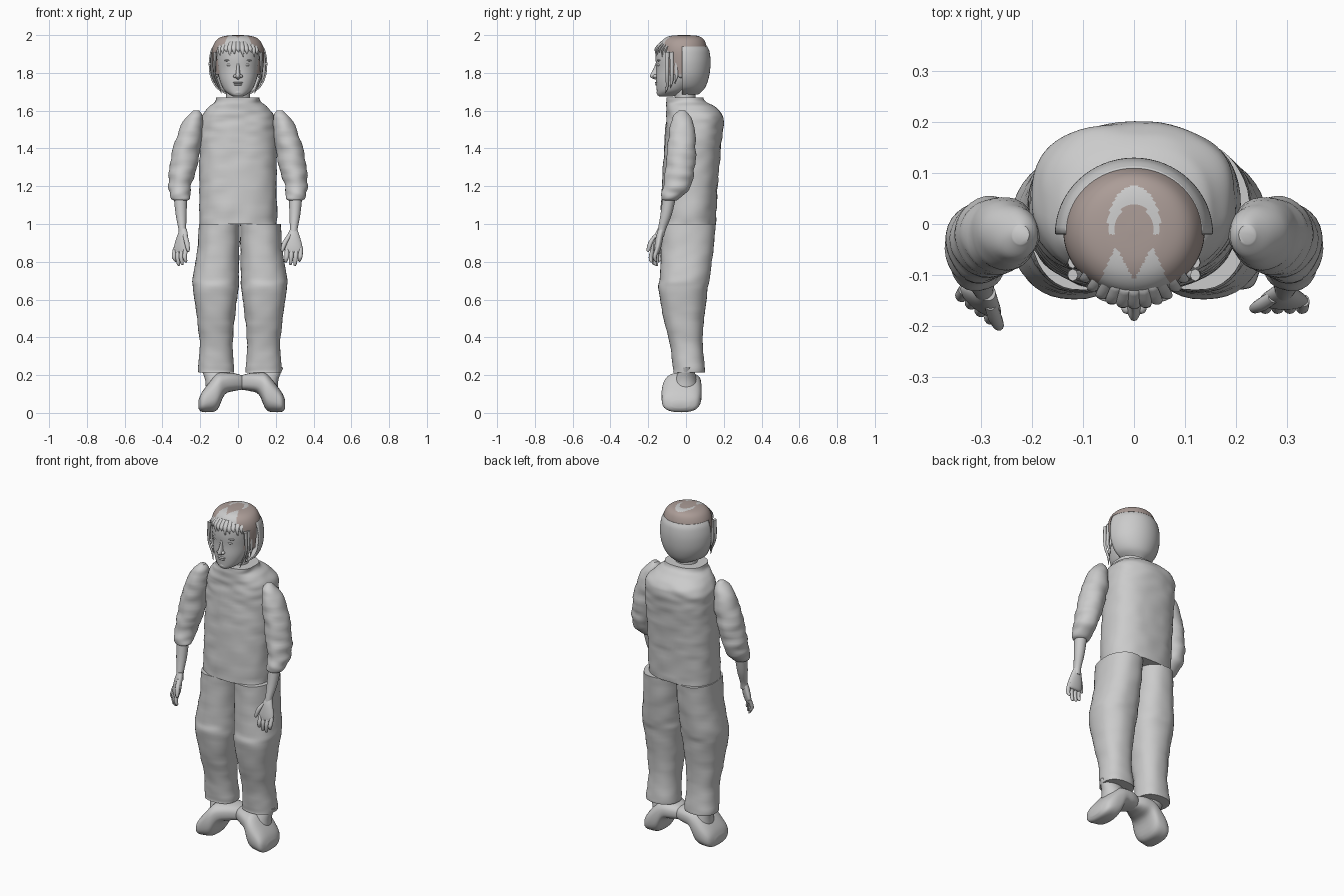
import bpy
import bmesh
import math
from mathutils import Matrix, Vector, noise

default_cube = bpy.data.objects.get("Cube")
if default_cube:
    bpy.data.objects.remove(default_cube, do_unlink=True)


def make_material(name, colour):
    material = bpy.data.materials.new(name)
    material.use_nodes = True
    material.diffuse_color = (*colour, 1)
    shader = material.node_tree.nodes["Principled BSDF"]
    shader.inputs["Base Color"].default_value = (*colour, 1)
    return material


GREY = make_material("plain grey", (0.6, 0.6, 0.6))
BROWN = make_material("hair brown", (0.41, 0.335, 0.31))


def smooth_sections(sections, steps):
    """Catmull-Rom interpolation between cross-sections."""
    result = []
    last = len(sections) - 1
    for i in range(last):
        a, b, c, d = (sections[min(max(k, 0), last)] for k in (i - 1, i, i + 1, i + 2))
        for s in range(steps):
            t = s / steps
            result.append([q + 0.5 * t * (r - p + t * (2 * p - 5 * q + 4 * r - w
                           + t * (3 * (q - r) + w - p)))
                           for p, q, r, w in zip(a, b, c, d)])
    result.append(list(sections[last]))
    return result


def loft(name, sections, power=2.0, steps=4, sides=32, side=1, middle=0.0,
         along_x=False, wrinkle=0.0, capped=True, keep=None, paint=None, transform=None):
    """Skin of oval sections (height, x, y, half width, half depth)."""
    bm = bmesh.new()
    rings = []
    for h, cx, cy, rx, ry in smooth_sections(sections, steps):
        ring = []
        for k in range(sides):
            angle = math.tau * k / sides
            c, s = math.cos(angle), math.sin(angle)
            u = cx + rx * math.copysign(abs(c) ** (2 / power), c)
            v = cy + ry * math.copysign(abs(s) ** (2 / power), s)
            p = Vector((h, v, u)) if along_x else Vector((u, v, h))
            if wrinkle:
                bump = noise.noise(Vector((p.x * 12, p.y * 12, p.z * 25)))
                p += Vector((c, s, 0)) * bump * wrinkle
            p.x = middle + side * (p.x - middle)
            ring.append(bm.verts.new(transform @ p if transform else p))
        rings.append(ring)
    for low, high in zip(rings, rings[1:]):
        for k in range(sides):
            n = (k + 1) % sides
            bm.faces.new((low[k], low[n], high[n], high[k]))
    if capped:
        bm.faces.new(rings[0])
        bm.faces.new(rings[-1])
    bmesh.ops.recalc_face_normals(bm, faces=bm.faces[:])
    if keep:
        unwanted = [f for f in bm.faces if not keep(f.calc_center_median())]
        bmesh.ops.delete(bm, geom=unwanted, context="FACES")
    if paint:
        for f in bm.faces:
            f.material_index = paint(f.calc_center_median())
    mesh = bpy.data.meshes.new(name)
    bm.to_mesh(mesh)
    bm.free()
    mesh.materials.append(GREY)
    mesh.materials.append(BROWN)
    obj = bpy.data.objects.new(name, mesh)
    bpy.context.collection.objects.link(obj)
    bpy.ops.object.select_all(action="DESELECT")
    obj.select_set(True)
    bpy.context.view_layer.objects.active = obj
    bpy.ops.object.shade_smooth_by_angle(angle=math.radians(50))
    return obj


def blob(name, centre, size):
    """Small ellipsoid used for facial features."""
    x, y, z = centre
    rx, ry, rz = size
    arcs = [math.pi * (k / 8 - 0.5) for k in range(9)]
    loft(name, [(z + rz * math.sin(a), x, y, rx * math.cos(a) + 0.0002,
                 ry * math.cos(a) + 0.0002) for a in arcs], steps=1, sides=20)


# Shirt body with sloping shoulders and a short collar
loft("shirt", [(1, 0, .012, .205, .145), (1.2, 0, .02, .205, .148),
               (1.4, 0, .035, .205, .15), (1.52, 0, .045, .202, .153),
               (1.575, 0, .045, .19, .15), (1.62, 0, .025, .155, .13),
               (1.645, 0, .002, .122, .107), (1.67, 0, -.005, .115, .1)],
     power=2.4, steps=8, sides=64, wrinkle=.006)
loft("neck", [(1.6, 0, .0, .065, .055), (1.76, 0, -.01, .06, .055)])

for side, label in ((1, "left"), (-1, "right")):
    # Trouser legs
    loft(label + "_trouser_leg",
         [(.215, .135, .015, .095, .085), (.24, .135, .015, .095, .085),
          (.36, .135, .002, .088, .086), (.5, .137, -.012, .1, .107),
          (.65, .138, -.015, .12, .13), (.72, .137, -.005, .122, .132),
          (.85, .125, .006, .112, .138), (1, .119, .014, .108, .145)],
         power=2.3, steps=6, sides=40, side=side, middle=.01, wrinkle=.004)

    # Shoes point outward and tip down at the toe
    loft(label + "_shoe",
         [(.0, .155, .01, .02, .025), (.015, .16, .008, .036, .05),
          (.06, .163, .0, .047, .075), (.11, .155, -.012, .058, .092),
          (.15, .112, -.022, .096, .105), (.2, .078, -.025, .074, .104),
          (.235, .055, -.03, .048, .09), (.25, .045, -.03, .02, .045)],
         power=2.6, side=side, middle=.02, along_x=True)
    loft(label + "_shoe_cuff",
         [(.12, .15, -.005, .06, .07), (.18, .15, .0, .065, .055),
          (.24, .165, .005, .075, .036)], side=side, middle=.02)

    # Sleeves and forearms
    loft(label + "_sleeve",
         [(1.6, .222, -.02, .014, .016), (1.57, .229, -.02, .042, .046),
          (1.5, .249, -.022, .063, .067), (1.4, .272, -.022, .072, .074),
          (1.3, .29, -.03, .071, .078), (1.22, .305, -.042, .061, .078),
          (1.17, .308, -.062, .056, .067), (1.135, .305, -.083, .05, .047),
          (1.125, .305, -.087, .036, .036)],
         steps=6, side=side, wrinkle=.008)
    loft(label + "_forearm",
         [(1.16, .306, -.085, .036, .036), (1.05, .301, -.105, .029, .03),
          (.97, .295, -.128, .02, .021), (.93, .293, -.135, .022, .018)], side=side)

    # Hands, the right one turned inward
    pivot = Vector((side * .3, -.14, 0))
    turn = math.radians(-38 if side < 0 else 0)
    pose = Matrix.Translation(pivot) @ Matrix.Rotation(turn, 4, "Z") @ Matrix.Translation(-pivot)
    loft(label + "_palm",
         [(.975, .295, -.128, .018, .016), (.94, .293, -.138, .032, .019),
          (.89, .293, -.147, .046, .019), (.855, .295, -.153, .045, .015),
          (.845, .295, -.154, .03, .008)], side=side, transform=pose)
    for n, drop in enumerate((.795, .782, .778, .8)):
        x = .26 + n * .024
        loft(f"{label}_finger_{n + 1}",
             [(.875, x, -.15, .012, .012), (.83, x - .002, -.165, .012, .011),
              (drop + .01, x - .006, -.162, .009, .009), (drop, x - .006, -.158, .003, .003)],
             sides=12, side=side, transform=pose)
    loft(label + "_thumb",
         [(.945, .275, -.142, .012, .012), (.905, .25, -.158, .014, .013),
          (.865, .236, -.165, .01, .01), (.852, .233, -.165, .003, .003)],
         sides=12, side=side, transform=pose)

    # Eyes, brows, nostrils and ears
    blob(label + "_eye", (side * .042, -.139, 1.842), (.02, .014, .008))
    blob(label + "_brow", (side * .045, -.139, 1.866), (.028, .014, .006))
    blob(label + "_nostril", (side * .014, -.163, 1.782), (.011, .013, .009))
    blob(label + "_ear", (side * .112, -.025, 1.81), (.014, .025, .038))

    # Loose strands beside the cheeks
    for n in range(3):
        y = -.1 + n * .025
        bottom = 1.69 + n * .025
        loft(f"{label}_strand_{n + 1}",
             [(1.91, .12, y, .01, .012), (1.8, .124, y, .006, .009),
              (bottom + .04, .1 + n * .012, y, .005, .007),
              (bottom, .088 + n * .016, y - .01, .001, .001)],
             sides=8, side=side)

# Head and face
loft("head", [(1.675, 0, -.105, .025, .035), (1.685, 0, -.095, .045, .057),
              (1.71, 0, -.075, .074, .08), (1.76, 0, -.055, .097, .103),
              (1.82, 0, -.04, .108, .117), (1.88, 0, -.035, .114, .126),
              (1.93, 0, -.03, .114, .124), (1.965, 0, -.02, .096, .102),
              (1.985, 0, -.015, .06, .07), (1.99, 0, -.015, .02, .02)],
     power=2.15, sides=48, steps=5)
loft("nose", [(1.765, 0, -.15, .005, .015), (1.776, 0, -.158, .014, .029),
              (1.79, 0, -.158, .013, .031), (1.82, 0, -.15, .009, .023),
              (1.855, 0, -.147, .008, .012)], sides=20)
blob("upper_lip", (0, -.149, 1.748), (.028, .016, .006))
blob("lower_lip", (0, -.147, 1.737), (.023, .017, .006))
blob("chin", (0, -.13, 1.697), (.032, .026, .02))


# Hair cap with bare patches on the crown and parting
def hair_kept(c):
    fringe = 1.925 + .012 * math.sin(c.x * 160)
    return c.z > fringe or (-.09 < c.y < -.02 and c.z > 1.79)


def hair_colour(c):
    x, y = abs(c.x), c.y + .01
    arc = (c.y > -.02 and math.hypot(x / .036, y / .05) > 1
           and math.hypot(x / .052, y / .085) < 1)
    t = (-.045 - c.y) / .085
    parting = t > 0 and .035 * (1 - 1.3 * t) < x < .036 + .04 * t
    return 0 if c.z > 1.92 and (arc or parting) else 1


loft("hair_cap", [(1.78, 0, -.015, .128, .11), (1.86, 0, -.015, .137, .12),
                  (1.92, 0, -.015, .137, .126), (1.96, 0, -.015, .124, .118),
                  (1.985, 0, -.012, .1, .098), (1.997, 0, -.01, .06, .065),
                  (2, 0, -.01, .01, .01)],
     steps=10, sides=128, keep=hair_kept, paint=hair_colour)

# Open half shell around the back of the head
shell = loft("back_hair", [(1.685, 0, -.02, .06, .085), (1.72, 0, -.02, .115, .12),
                           (1.78, 0, -.02, .147, .142), (1.85, 0, -.02, .155, .15),
                           (1.91, 0, -.02, .147, .145), (1.94, 0, -.02, .134, .132)],
             steps=6, sides=64, capped=False, keep=lambda c: c.y > -.02)
shell.modifiers.new("thickness", "SOLIDIFY").thickness = .008

# Uneven locks across the forehead
for n in range(11):
    a = (n - 5) * .19
    x, y = .116 * math.sin(a), -.034 - .124 * math.cos(a)
    tip = 1.885 + .012 * (n % 3)
    loft(f"fringe_lock_{n + 1}",
         [(1.965, x * .75, y + .03, .012, .008), (1.93, x, y, .013, .008),
          (tip, x * 1.04 + .004, y - .002, .001, .002)], sides=10)
